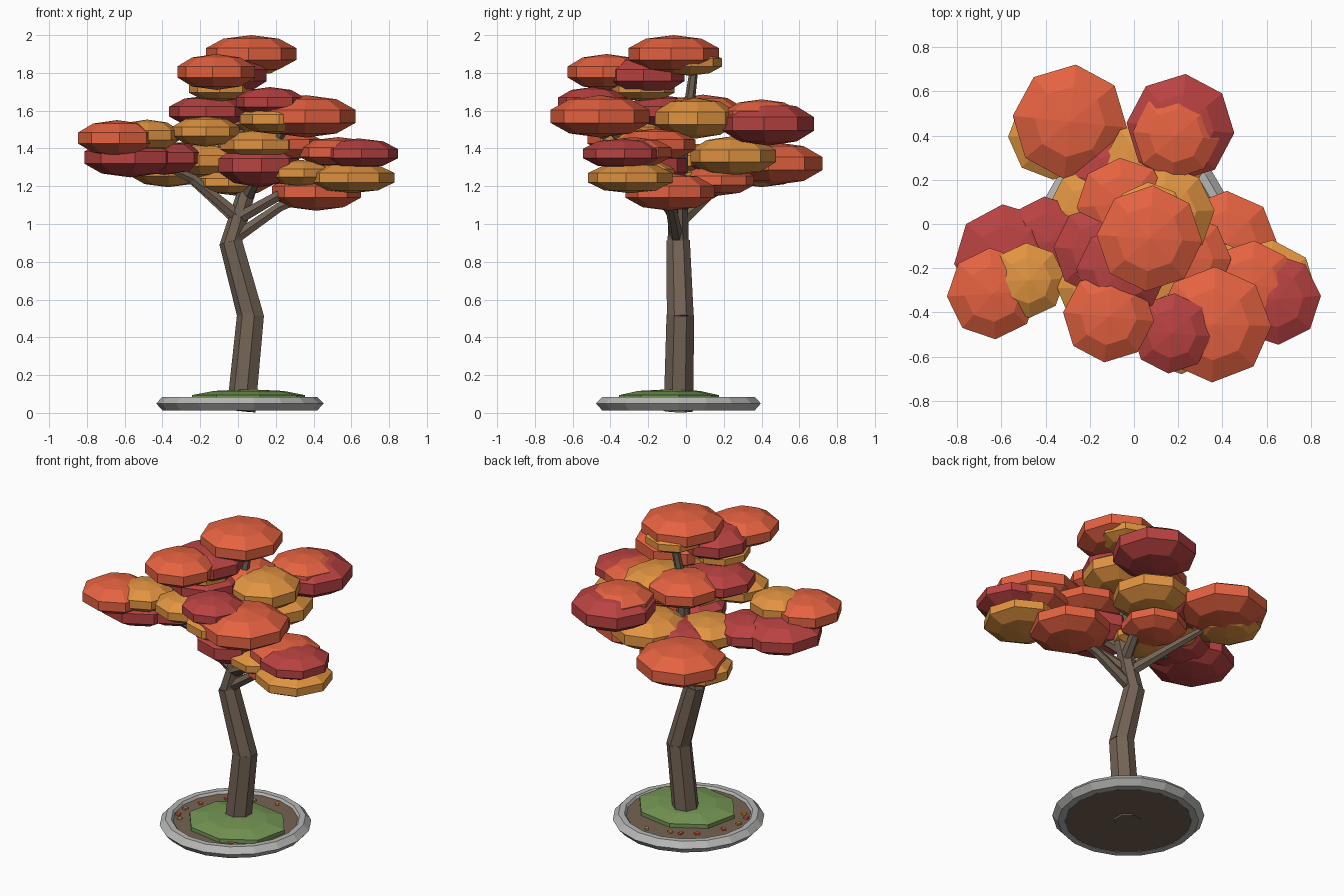
import bpy, bmesh, math, random
from mathutils import Vector, Matrix

random.seed(4)


def material(name, rgb):
    m = bpy.data.materials.new(name)
    m.diffuse_color = (*rgb, 1)
    return m


ORANGE = material("orange leaves", (0.78, 0.122, 0.052))
RED = material("red leaves", (0.48, 0.055, 0.053))
GOLD = material("gold leaves", (0.75, 0.295, 0.052))
BARK = material("bark", (0.17, 0.125, 0.09))
SOIL = material("soil", (0.18, 0.125, 0.088))
MOSS = material("moss", (0.18, 0.31, 0.09))
STONE = material("stone", (0.47, 0.47, 0.46))


def make(name, bm, mat):
    bmesh.ops.recalc_face_normals(bm, faces=bm.faces)
    mesh = bpy.data.meshes.new(name)
    bm.to_mesh(mesh)
    bm.free()
    mesh.materials.append(mat)
    ob = bpy.data.objects.new(name, mesh)
    bpy.context.collection.objects.link(ob)
    return ob


def clump(name, mat, x, y, z, rx, ry, h, turn=0.0):
    """Flattened eight-sided ball; rx, ry are the radii of its upright belt."""
    bm = bmesh.new()
    bmesh.ops.create_uvsphere(bm, u_segments=8, v_segments=5, radius=1)
    k = math.sin(math.radians(72))
    bm.transform(Matrix.Translation((x, y, z)) @ Matrix.Diagonal((rx / k, ry / k, h, 1))
                 @ Matrix.Rotation(turn, 4, 'Z'))
    return make(name, bm, mat)


def limb(name, points, radii, sides):
    """Tapered faceted tube through the points."""
    bm = bmesh.new()
    pts = [Vector(p) for p in points]
    rings = []
    for i, p in enumerate(pts):
        d = (pts[min(i + 1, len(pts) - 1)] - pts[max(i - 1, 0)]).normalized()
        u = Vector((0, 1, 0)).cross(d).normalized()
        v = d.cross(u)
        angles = [2 * math.pi * (k + 0.5) / sides for k in range(sides)]
        rings.append([bm.verts.new(p + radii[i] * (math.cos(a) * u + math.sin(a) * v))
                      for a in angles])
    for a, b in zip(rings, rings[1:]):
        for k in range(sides):
            j = (k + 1) % sides
            bm.faces.new((a[k], a[j], b[j], b[k]))
    bm.faces.new(rings[0])
    bm.faces.new(rings[-1])
    return make(name, bm, BARK)


def lathe(name, profile, sides, centre, mat):
    """Closed profile of (radius, height) turned about a vertical axis."""
    bm = bmesh.new()
    vs = [bm.verts.new((r, 0, z)) for r, z in profile]
    edges = [bm.edges.new((vs[i], vs[(i + 1) % len(vs)])) for i in range(len(vs))]
    bmesh.ops.spin(bm, geom=vs + edges, cent=(0, 0, 0), axis=(0, 0, 1),
                   angle=2 * math.pi, steps=sides)
    bmesh.ops.remove_doubles(bm, verts=bm.verts, dist=1e-4)
    bm.transform(Matrix.Translation((*centre, 0)))
    return make(name, bm, mat)


# Round planter: stone rim, soil bed, moss mound
BASE = (0.01, -0.04)
lathe("stone_rim", [(0.443, 0.05), (0.41, 0.085), (0.375, 0.085), (0.35, 0.05),
                    (0.37, 0.013), (0.41, 0.013)], 18, BASE, STONE)
bm = bmesh.new()
bmesh.ops.create_cone(bm, cap_ends=True, segments=18, radius1=0.37, radius2=0.37, depth=0.056)
bm.transform(Matrix.Translation((*BASE, 0.042)))
make("soil_bed", bm, SOIL)
clump("moss_mound", MOSS, 0.056, -0.09, 0.08, 0.305, 0.27, 0.045, 0.2)

# Fallen leaves on the soil
spots = [(-0.31, -0.14), (-0.32, -0.05), (-0.29, 0.06), (0.16, -0.28), (0.2, -0.29),
         (-0.27, -0.18), (-0.12, 0.25), (-0.06, 0.27), (-0.2, 0.2), (0.08, 0.31)]
for i, (x, y) in enumerate(spots):
    bm = bmesh.new()
    bmesh.ops.create_cube(bm, size=1)
    bm.transform(Matrix.Translation((BASE[0] + x, BASE[1] + y, 0.075))
                 @ Matrix.Rotation(i * 1.3, 4, 'Z') @ Matrix.Diagonal((0.028, 0.02, 0.012, 1)))
    make("fallen_leaf", bm, (ORANGE, GOLD)[i % 2])

# Crooked trunk in overlapping straight lengths
limb("trunk_lower", [(0.02, -0.04, 0.01), (0.07, -0.03, 0.52)], [0.08, 0.075], 7)
limb("trunk_middle", [(0.073, -0.03, 0.5), (-0.037, -0.042, 0.91)], [0.073, 0.064], 7)
limb("trunk_upper", [(-0.04, -0.042, 0.88), (0.05, -0.04, 1.18), (0.03, -0.02, 1.5)],
     [0.058, 0.05, 0.035], 7)

# Branches
branches = {
    "branch_right": [(-0.01, -0.05, 0.93), (0.22, -0.08, 1.09), (0.42, -0.1, 1.17)],
    "branch_front_right": [(0.02, -0.06, 1.04), (0.25, -0.15, 1.17), (0.55, -0.29, 1.26)],
    "branch_left": [(0.0, -0.05, 1.04), (-0.24, -0.08, 1.24), (-0.52, -0.18, 1.37)],
    "branch_back_left": [(0.0, -0.02, 1.02), (-0.16, 0.13, 1.16), (-0.28, 0.36, 1.26)],
    "branch_back_right": [(0.04, -0.02, 1.1), (0.1, 0.2, 1.27), (0.2, 0.42, 1.5)],
    "branch_front": [(0.05, -0.05, 1.15), (0.15, -0.25, 1.35), (0.28, -0.45, 1.55)],
    "branch_top_back": [(0.03, -0.02, 1.45), (0.03, 0.02, 1.65), (0.06, 0.05, 1.88)],
    "branch_top_front": [(0.0, -0.04, 1.42), (-0.07, -0.14, 1.56), (-0.13, -0.25, 1.74)],
}
for name, pts in branches.items():
    limb(name, pts, [0.036, 0.028, 0.02], 6)

# Leaf clumps by colour: x, y, z, radius, half height
orange = [(0.07, -0.065, 1.9, 0.24, 0.1), (-0.115, -0.42, 1.805, 0.207, 0.095),
          (0.36, -0.455, 1.57, 0.262, 0.112), (0.19, 0.40, 1.572, 0.197, 0.088),
          (-0.29, 0.463, 1.32, 0.26, 0.114), (0.415, -0.085, 1.17, 0.235, 0.1),
          (-0.01, 0.17, 1.23, 0.19, 0.08), (-0.05, 0.09, 1.59, 0.21, 0.095),
          (-0.64, -0.315, 1.455, 0.207, 0.095), (0.53, -0.28, 1.38, 0.205, 0.08),
          (0.23, -0.16, 1.42, 0.21, 0.085)]
red = [(-0.055, -0.215, 1.787, 0.207, 0.1), (0.17, -0.495, 1.645, 0.182, 0.08),
       (0.21, 0.435, 1.53, 0.245, 0.115), (-0.155, -0.12, 1.595, 0.21, 0.085),
       (-0.57, -0.155, 1.352, 0.245, 0.105), (-0.39, -0.08, 1.35, 0.205, 0.09),
       (0.11, -0.21, 1.31, 0.213, 0.115), (0.64, -0.34, 1.373, 0.207, 0.08),
       (-0.07, 0.2, 1.335, 0.205, 0.085)]
gold = [(-0.09, -0.23, 1.715, 0.17, 0.065), (0.07, 0.02, 1.855, 0.17, 0.07),
        (0.15, 0.05, 1.56, 0.215, 0.108), (0.2, -0.49, 1.555, 0.19, 0.08),
        (0.11, -0.24, 1.42, 0.205, 0.08), (0.08, 0.25, 1.36, 0.227, 0.105),
        (-0.37, 0.4, 1.28, 0.2, 0.085), (-0.48, -0.255, 1.47, 0.17, 0.083),
        (-0.17, -0.29, 1.49, 0.178, 0.08), (-0.19, 0.05, 1.335, 0.205, 0.09),
        (-0.05, 0.0, 1.22, 0.17, 0.065), (0.605, -0.295, 1.245, 0.224, 0.082),
        (0.33, -0.24, 1.27, 0.18, 0.07)]
for mat, label, group in ((ORANGE, "orange", orange), (RED, "red", red), (GOLD, "gold", gold)):
    for x, y, z, r, h in group:
        clump(label + "_leaf_clump", mat, x, y, z, r, r, h, random.uniform(-0.12, 0.12))
